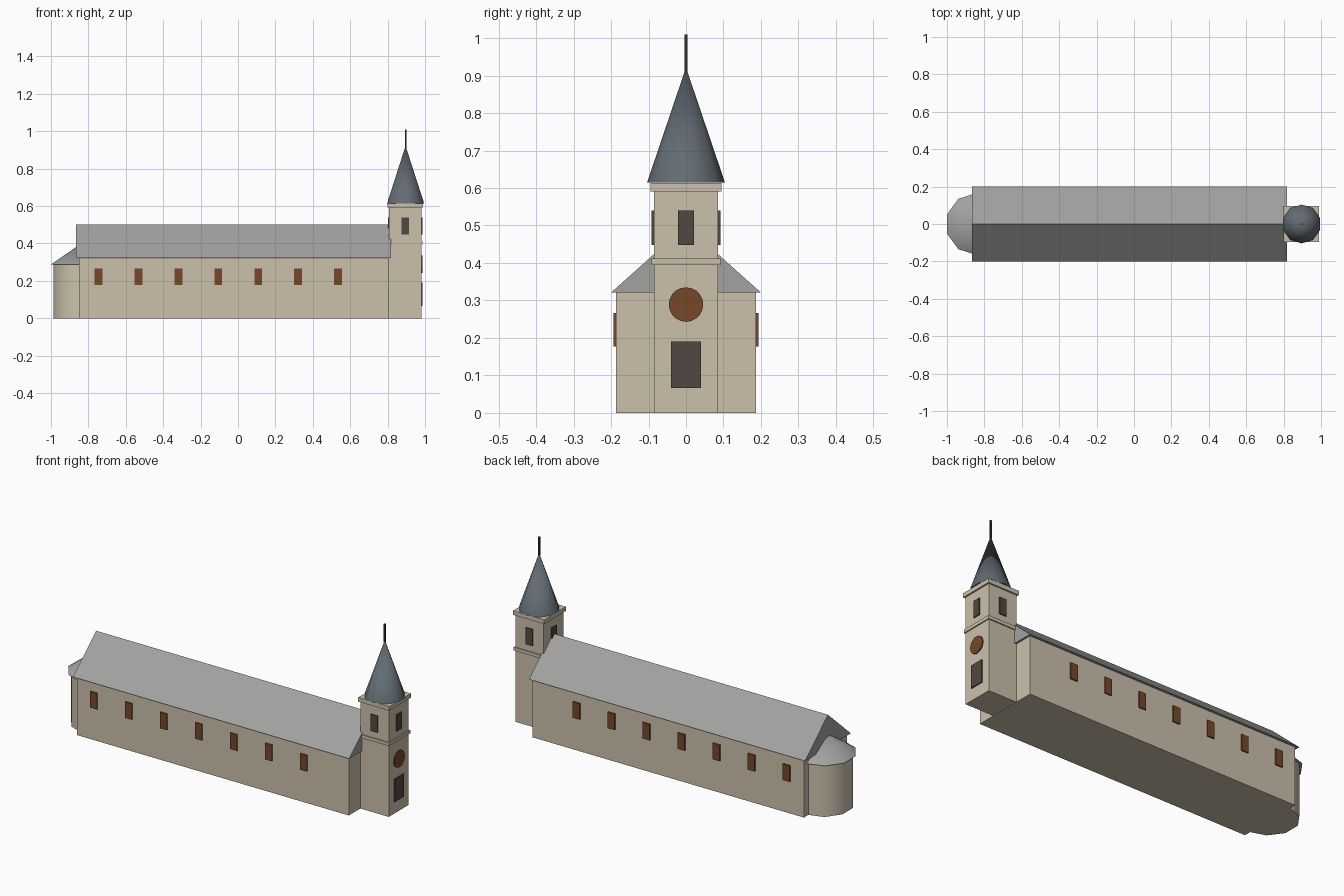
import bpy, bmesh, math

if "Cube" in bpy.data.objects:
    bpy.data.objects.remove(bpy.data.objects["Cube"])

def material(name, rgb):
    m = bpy.data.materials.new(name)
    m.diffuse_color = (*rgb, 1)
    m.use_nodes = True
    m.node_tree.nodes["Principled BSDF"].inputs["Base Color"].default_value = m.diffuse_color
    return m

STONE = material("pale_stone", (0.60, 0.53, 0.41))
ROOF = material("grey_roof", (0.36, 0.36, 0.355))
SLATE = material("blue_slate", (0.125, 0.15, 0.17))
BROWN = material("brown_glass", (0.18, 0.064, 0.022))
DARK = material("dark_wood", (0.086, 0.064, 0.056))
IRON = material("black_iron", (0.03, 0.03, 0.033))

def finish(name, bm, mat, smooth=False):
    bmesh.ops.recalc_face_normals(bm, faces=bm.faces)
    me = bpy.data.meshes.new(name)
    bm.to_mesh(me)
    bm.free()
    me.materials.append(mat)
    ob = bpy.data.objects.new(name, me)
    bpy.context.collection.objects.link(ob)
    if smooth:
        bpy.ops.object.select_all(action='DESELECT')
        ob.select_set(True)
        bpy.context.view_layer.objects.active = ob
        bpy.ops.object.shade_smooth_by_angle(angle=math.radians(45))
    return ob

def box(name, x, y, z, mat):
    """Box from (min, max) pairs."""
    bm = bmesh.new()
    bmesh.ops.create_cube(bm, size=1)
    for v in bm.verts:
        for i, (lo, hi) in enumerate((x, y, z)):
            v.co[i] = hi if v.co[i] > 0 else lo
    return finish(name, bm, mat)

def extrude_x(name, pts, x0, x1, mat):
    """Profile of (y, z) points extruded along x."""
    bm = bmesh.new()
    f = bm.faces.new([bm.verts.new((x0, y, z)) for y, z in pts])
    r = bmesh.ops.extrude_face_region(bm, geom=[f])
    for v in r["geom"]:
        if isinstance(v, bmesh.types.BMVert):
            v.co.x = x1
    return finish(name, bm, mat)

def tapered(name, cx, r, z0, z1, mat, cone, sides=10):
    """Ten-sided cylinder or cone with a corner pointing to +y."""
    bm = bmesh.new()
    ring = [bm.verts.new((cx + r * math.sin(a), r * math.cos(a), z0))
            for a in (2 * math.pi * i / sides for i in range(sides))]
    f = bm.faces.new(ring)
    if cone:
        tip = bm.verts.new((cx, 0, z1))
        for i in range(sides):
            bm.faces.new((ring[i], ring[(i + 1) % sides], tip))
    else:
        res = bmesh.ops.extrude_face_region(bm, geom=[f])
        for v in res["geom"]:
            if isinstance(v, bmesh.types.BMVert):
                v.co.z = z1
    return finish(name, bm, mat, True)

# Nave and its gabled roof
box("nave", (-0.85, 0.807), (-0.187, 0.187), (0, 0.322), STONE)
extrude_x("nave_roof", [(-0.2, 0.321), (0.2, 0.321), (0, 0.5)], -0.866, 0.818, ROOF)

# Rounded apse
tapered("apse", -0.842, 0.151, 0, 0.29, STONE, False)
tapered("apse_roof", -0.842, 0.166, 0.288, 0.397, ROOF, True)

# Nave windows on both sides
for i in range(7):
    cx = -0.746 + i * 0.2135
    for side in (-1, 1):
        y = sorted((side * 0.186, side * 0.194))
        box("nave_window", (cx - 0.021, cx + 0.021), y, (0.177, 0.266), BROWN)

# Tower with two cornices
TX, H = 0.894, 0.086
def tower_box(name, h, z0, z1):
    box(name, (TX - h, TX + h), (-h, h), (z0, z1), STONE)
tower_box("tower", H, 0, 0.6)
tower_box("middle_cornice", 0.0925, 0.394, 0.412)
tower_box("top_cornice", 0.095, 0.591, 0.614)

# Belfry openings on all four faces
for s in (-1, 1):
    out = sorted((s * (H - 0.001), s * (H + 0.006)))
    box("belfry_opening", (TX - 0.021, TX + 0.021), out, (0.448, 0.54), DARK)
    box("belfry_opening", [TX + o for o in out], (-0.021, 0.021), (0.448, 0.54), DARK)

# Door and round window on the tower front
X0, X1 = TX + H - 0.001, TX + H + 0.006
box("door", (X0, X1), (-0.04, 0.04), (0.066, 0.191), DARK)
circle = [(0.046 * math.cos(math.tau * i / 20), 0.289 + 0.046 * math.sin(math.tau * i / 20))
          for i in range(20)]
extrude_x("round_window", circle, X0, X1, BROWN)

# Spire and finial
tapered("spire", TX + 0.002, 0.104, 0.6145, 0.922, SLATE, True)
box("finial", (TX - 0.002, TX + 0.006), (-0.004, 0.004), (0.91, 1.01), IRON)
